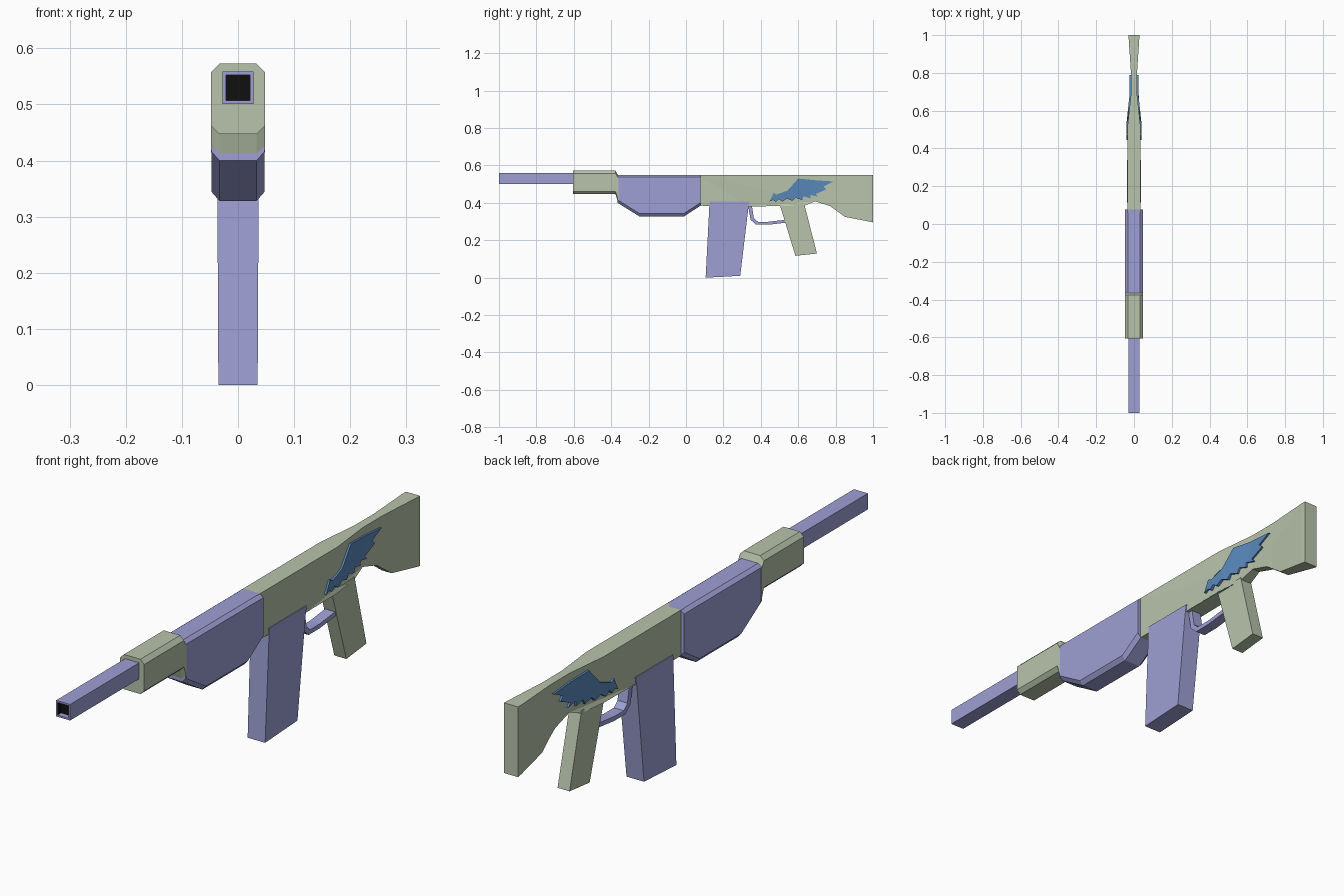
import bpy, bmesh
from mathutils import Vector

if "Cube" in bpy.data.objects:
    bpy.data.objects.remove(bpy.data.objects["Cube"])


def material(name, col):
    m = bpy.data.materials.new(name)
    m.diffuse_color = (*col, 1)
    m.use_nodes = True
    m.node_tree.nodes["Principled BSDF"].inputs["Base Color"].default_value = m.diffuse_color
    return m


PURPLE = material("purple", (0.34, 0.35, 0.66))
GREEN = material("green", (0.48, 0.55, 0.41))
BLUE = material("blue", (0.10, 0.25, 0.50))
BLACK = material("black", (0.005, 0.005, 0.005))


def finish(bm, name, mat):
    bmesh.ops.recalc_face_normals(bm, faces=bm.faces)
    me = bpy.data.meshes.new(name)
    bm.to_mesh(me)
    bm.free()
    me.materials.append(mat)
    ob = bpy.data.objects.new(name, me)
    bpy.context.collection.objects.link(ob)
    return ob


def prism(name, profile, width, mat, chamfer=None):
    """Side profile of (y, z) points spanned across x; chamfer = (side, top, bottom)."""
    bm = bmesh.new()
    zmid = (max(p[1] for p in profile) + min(p[1] for p in profile)) / 2
    layers = [(-width, 0, 0), (width, 0, 0)]
    if chamfer:
        s, t, b = chamfer
        layers = [(-width, t, b), (s - width, 0, 0), (width - s, 0, 0), (width, t, b)]
    rings = [[bm.verts.new((x, y, z - t if z > zmid else z + b)) for y, z in profile]
             for x, t, b in layers]
    n = len(profile)
    for r0, r1 in zip(rings, rings[1:]):
        for i in range(n):
            j = (i + 1) % n
            bm.faces.new((r0[i], r0[j], r1[j], r1[i]))
    bm.faces.new(rings[0])
    bm.faces.new(rings[-1])
    return finish(bm, name, mat)


def stock_half_width(y):
    pts = [(-2, .034), (.52, .034), (.69, .016), (.80, .016), (.98, .028), (2, .028)]
    for (a, wa), (b, wb) in zip(pts, pts[1:]):
        if a <= y <= b:
            return wa + (wb - wa) * (y - a) / (b - a)


def reshape(ob, cuts, fn):
    """Slice the mesh across y, then remap each vertex."""
    bm = bmesh.new()
    bm.from_mesh(ob.data)
    bmesh.ops.triangulate(bm, faces=bm.faces[:])
    for y in cuts:
        bmesh.ops.bisect_plane(bm, geom=bm.verts[:] + bm.edges[:] + bm.faces[:],
                               plane_co=(0, y, 0), plane_no=(0, 1, 0))
    for v in bm.verts:
        v.co.x = fn(v.co)
    bmesh.ops.dissolve_limit(bm, angle_limit=0.005, verts=bm.verts[:], edges=bm.edges[:])
    bm.to_mesh(ob.data)
    bm.free()


CUTS = (.52, .69, .80, .98)

# Square barrel with a recessed bore
bm = bmesh.new()
bmesh.ops.create_cube(bm, size=1)
for v in bm.verts:
    v.co = Vector((v.co.x * .056, v.co.y * .42 - .79, v.co.z * .058 + .53))
front = min(bm.faces, key=lambda f: f.calc_center_median().y)
bmesh.ops.inset_individual(bm, faces=[front], thickness=.009)
hole = bmesh.ops.extrude_face_region(bm, geom=[front])
for g in hole["geom"]:
    if isinstance(g, bmesh.types.BMVert):
        g.co.y += .02
bmesh.ops.delete(bm, geom=[f for f in [front] if f.is_valid], context="FACES_ONLY")
for f in bm.faces:
    c = f.calc_center_median()
    if abs(c.x) < .022 and abs(c.z - .53) < .022 and -.9999 < c.y < -.95:
        f.material_index = 1
barrel = finish(bm, "barrel", PURPLE)
barrel.data.materials.append(BLACK)

# Chamfered collar behind the barrel, flaring down at its rear
prism("barrel_collar", [(-.605, .573), (-.377, .573), (-.362, .545), (-.362, .40),
                        (-.377, .447), (-.605, .447)], .048, GREEN, (.015, .015, .015))

# Forward body
prism("fore_body", [(-.366, .55), (.078, .55), (.078, .385), (-.01, .328),
                    (-.25, .328), (-.366, .40)], .047, PURPLE, (.014, .011, .016))

# Receiver and shoulder stock in one piece, pinched behind the grip
stock = prism("receiver_and_stock", [
    (.06, .55), (1.0, .55), (1.0, .296), (.85, .325), (.77, .383), (.69, .408),
    (.63, .384), (.34, .381), (.06, .385)], 1, GREEN)
reshape(stock, CUTS, lambda c: c.x * stock_half_width(c.y))

# Magazine, slightly narrower at the bottom
mag = prism("magazine", [(.126, .407), (.34, .407), (.333, .37), (.29, .01),
                         (.105, 0)], 1, PURPLE)
reshape(mag, (), lambda c: c.x * (.035 + .005 * c.z))

# Grip and trigger guard
prism("grip", [(.50, .395), (.632, .395), (.70, .129), (.585, .117)], .024, GREEN)
prism("trigger_guard", [
    (.332, .385), (.345, .31), (.375, .283), (.44, .283), (.535, .294), (.535, .310),
    (.44, .299), (.384, .299), (.363, .318), (.352, .385)], .02, PURPLE)

# Raised wing ornament following each side of the stock
wing = [(.446, .407), (.468, .452), (.485, .445), (.543, .466), (.60, .53), (.69, .521),
        (.789, .514), (.735, .488), (.75, .472), (.693, .447), (.705, .433), (.665, .443),
        (.665, .424), (.63, .435), (.62, .416), (.585, .428), (.57, .411), (.54, .423),
        (.516, .406), (.495, .42), (.48, .405), (.465, .415)]
for side, label in ((1, "left"), (-1, "right")):
    ob = prism("wing_ornament_" + label, wing, 1, BLUE)
    reshape(ob, CUTS[:2],
            lambda c: side * (stock_half_width(c.y) + (.007 if c.x * side > 0 else -.004)))
